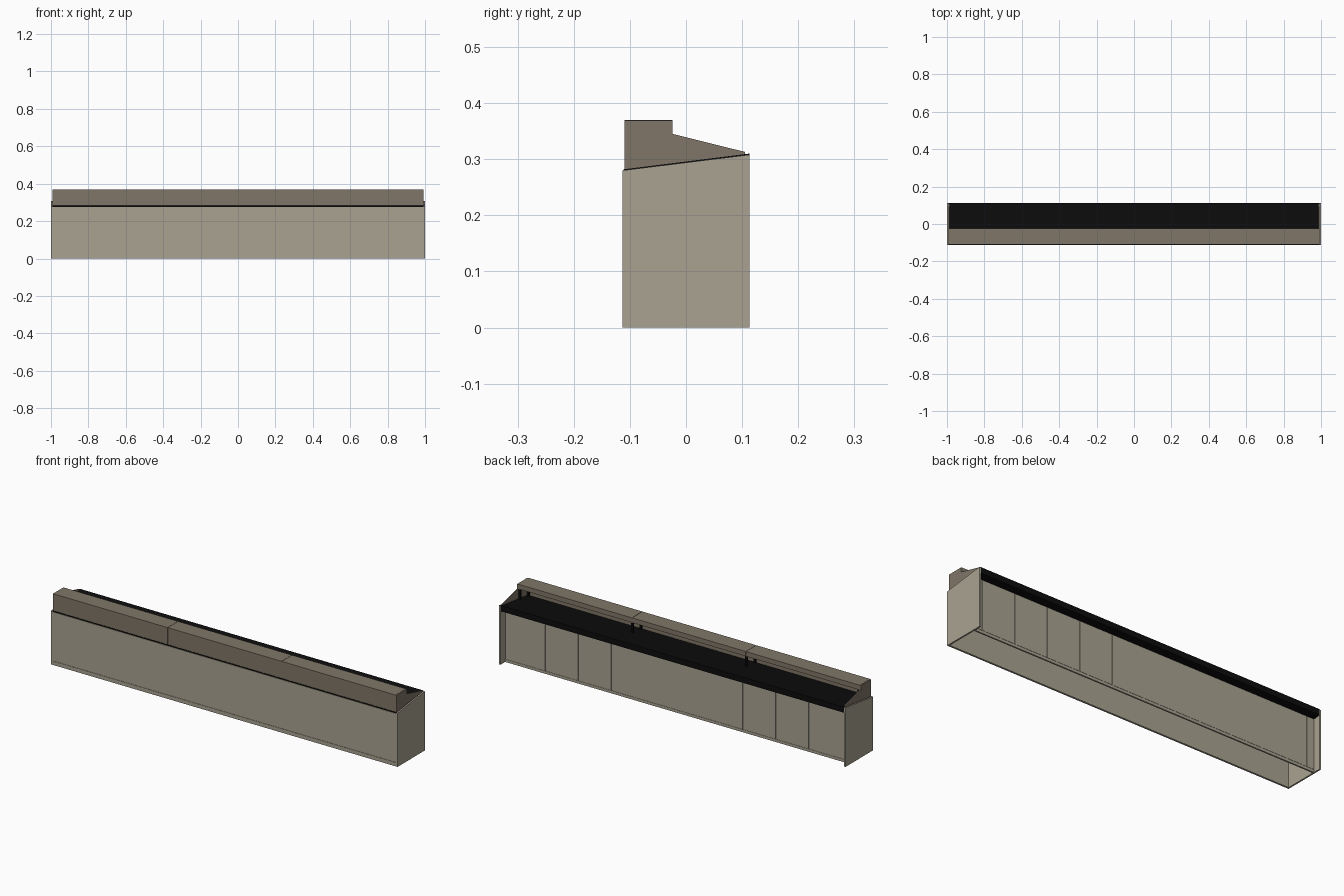
import bpy, bmesh

if "Cube" in bpy.data.objects:
    bpy.data.objects.remove(bpy.data.objects["Cube"])


def material(name, rgb):
    m = bpy.data.materials.new(name)
    m.diffuse_color = (*rgb, 1)
    m.use_nodes = True
    m.node_tree.nodes["Principled BSDF"].inputs["Base Color"].default_value = m.diffuse_color
    return m


TAUPE = material("light_taupe", (0.40, 0.365, 0.285))
BROWN = material("grey_brown", (0.215, 0.18, 0.135))
BLACK = material("black", (0.004, 0.004, 0.004))


def extrude(name, profile, x0, x1, mat):
    """Extrude a (y, z) profile along x."""
    bm = bmesh.new()
    face = bm.faces.new([bm.verts.new((x0, y, z)) for y, z in profile])
    new = bmesh.ops.extrude_face_region(bm, geom=[face])["geom"]
    verts = [g for g in new if isinstance(g, bmesh.types.BMVert)]
    bmesh.ops.translate(bm, vec=(x1 - x0, 0, 0), verts=verts)
    bmesh.ops.recalc_face_normals(bm, faces=bm.faces)
    mesh = bpy.data.meshes.new(name)
    bm.to_mesh(mesh)
    bm.free()
    mesh.materials.append(mat)
    ob = bpy.data.objects.new(name, mesh)
    bpy.context.collection.objects.link(ob)
    return ob


def box(name, x0, x1, y0, y1, z0, z1, mat):
    return extrude(name, [(y0, z0), (y1, z0), (y1, z1), (y0, z1)], x0, x1, mat)


# Base end panels with a sloping top edge
END = [(-0.113, 0), (0.113, 0), (0.113, 0.308), (-0.113, 0.28)]
extrude("end_panel_left", END, -1.0, -0.992, TAUPE)
extrude("end_panel_right", END, 0.992, 1.0, TAUPE)

# Front panel with raised top and bottom strips
box("front_panel", -0.992, 0.992, -0.111, -0.103, 0, 0.262, TAUPE)
box("front_top_strip", -0.992, 0.992, -0.113, -0.111, 0.248, 0.276, TAUPE)
box("front_kick_strip", -0.992, 0.992, -0.113, -0.111, 0, 0.02, TAUPE)

# Recessed back: end stiles, base rail and a row of narrow doors
box("back_rail", -0.992, 0.992, 0.066, 0.074, 0, 0.014, TAUPE)
edges = [-0.992] + [-0.95 + 0.19 * i for i in range(11)] + [0.992]
for i, (a, b) in enumerate(zip(edges, edges[1:])):
    box(f"back_door_{i}", a + 0.0007, b - 0.0007, 0.066, 0.074, 0.015, 0.288, TAUPE)

# Black sloping worktop
extrude("worktop", [(-0.111, 0.254), (0.113, 0.280), (0.113, 0.310), (-0.111, 0.282)],
        -0.992, 0.992, BLACK)

# Raised hood: stepped side plates
SIDE = [(-0.110, 0.281), (0.105, 0.308), (0.105, 0.313), (-0.024, 0.345),
        (-0.024, 0.369), (-0.110, 0.369)]
extrude("hood_side_left", SIDE, -0.992, -0.986, BROWN)
extrude("hood_side_right", SIDE, 0.986, 0.992, BROWN)

# Hood front and shelf in three sections
for i in range(3):
    a, b = -0.986 + i * 0.6573, -0.986 + (i + 1) * 0.6573
    a, b = a + (0.0007 if i else 0), b - (0.0007 if i < 2 else 0)
    box(f"hood_front_{i}", a, b, -0.110, -0.104, 0.281, 0.345, BROWN)
    box(f"hood_shelf_{i}", a, b, -0.110, -0.024, 0.345, 0.370, BROWN)

# Slim black posts under the shelf
for i, x in enumerate((-0.978, -0.329, 0.329, 0.978)):
    for part, y in (("front", -0.098), ("back", -0.030)):
        box(f"post_{part}_{i}", x - 0.005, x + 0.005, y - 0.005, y + 0.005,
            0.280, 0.346, BLACK)
